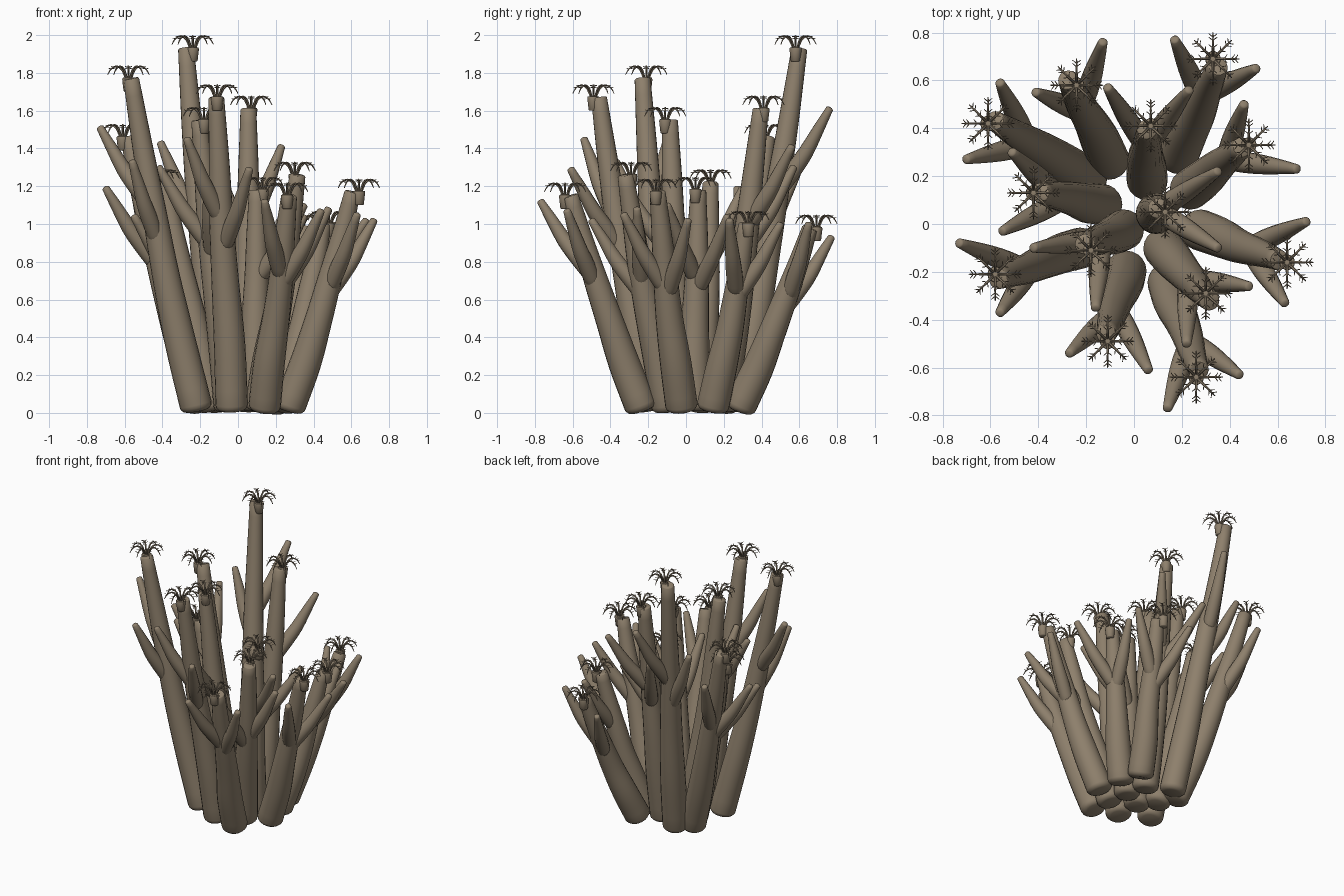
import bpy, bmesh, math
from mathutils import Vector as V

if "Cube" in bpy.data.objects:
    bpy.data.objects.remove(bpy.data.objects["Cube"])

mat = bpy.data.materials.new("brown_tissue")
mat.diffuse_color = (0.27, 0.215, 0.15, 1)
mat.use_nodes = True
mat.node_tree.nodes["Principled BSDF"].inputs["Base Color"].default_value = mat.diffuse_color


def spline(pts, n):
    """Catmull-Rom resample of (x, y, z, radius) points."""
    p = [V(q) for q in pts]
    p = [2 * p[0] - p[1]] + p + [2 * p[-1] - p[-2]]
    out = []
    for i in range(1, len(p) - 2):
        a, b, c, d = p[i - 1:i + 3]
        for k in range(n):
            t = k / n
            out.append(0.5 * (2 * b + (c - a) * t + (2 * a - 5 * b + 4 * c - d) * t * t
                              + (3 * b - a - 3 * c + d) * t ** 3))
    return out + [p[-2]]


def tube(bm, path, sides):
    """Skin a tube through (x, y, z, radius) points, capped at both ends."""
    rings = []
    for i, p in enumerate(path):
        d = (path[min(i + 1, len(path) - 1)].xyz - path[max(i - 1, 0)].xyz).normalized()
        u = (V((0, 1, 0)) if abs(d.y) < 0.9 else V((1, 0, 0))).cross(d).normalized()
        w = d.cross(u)
        rings.append([bm.verts.new(p.xyz + p.w * (u * math.cos(a) + w * math.sin(a)))
                      for a in (2 * math.pi * k / sides for k in range(sides))])
    for r, s in zip(rings, rings[1:]):
        for k in range(sides):
            j = (k + 1) % sides
            bm.faces.new((r[k], r[j], s[j], s[k]))
    bm.faces.new(rings[0][::-1])
    bm.faces.new(rings[-1])


def finish(bm, name):
    bmesh.ops.recalc_face_normals(bm, faces=bm.faces)
    me = bpy.data.meshes.new(name)
    bm.to_mesh(me)
    bm.free()
    me.materials.append(mat)
    ob = bpy.data.objects.new(name, me)
    bpy.context.collection.objects.link(ob)
    bpy.context.view_layer.objects.active = ob
    ob.select_set(True)
    bpy.ops.object.shade_smooth_by_angle(angle=math.radians(50))
    ob.select_set(False)


# base x, y; crown x, y; crown top z; stalk tip offset from crown x, y
stalks = [
    (-.20, .20, -.61, .42, 1.53, .03, .01), (-.10, .27, -.24, .58, 2.0, -.035, .02),
    (.05, .19, .07, .41, 1.68, -.015, -.015), (.19, .29, .33, .69, 1.05, .02, -.035),
    (.24, .15, .48, .33, 1.07, -.03, -.01), (-.13, .08, -.42, .13, 1.29, .03, .0),
    (.09, .04, .13, .05, 1.25, -.03, .015), (.28, -.03, .64, -.16, 1.24, -.035, .01),
    (-.04, -.03, -.18, -.11, 1.62, -.025, .025), (-.23, -.10, -.58, -.21, 1.84, .015, -.02),
    (.12, -.10, .30, -.29, 1.33, .015, -.03), (-.03, -.19, -.11, -.49, 1.74, -.005, .03),
    (.14, -.24, .26, -.64, 1.22, .01, .03)]
# two side branch tips (x, y, z) per stalk
branches = [
    (-.70, .27, 1.19, -.56, .59, 1.27), (-.13, .76, 1.61, -.41, .55, 1.43),
    (-.11, .57, 1.30, .23, .56, 1.41), (.17, .77, .93, .51, .65, 1.0),
    (.46, .50, 1.0, .68, .23, 1.02), (-.55, -.03, 1.04, -.51, .30, 1.19),
    (.35, .22, 1.04, .35, -.10, 1.10), (.72, .01, 1.02, .63, -.33, 1.05),
    (-.42, -.10, 1.30, -.16, -.35, 1.24), (-.73, -.08, 1.51, -.56, -.37, 1.33),
    (.22, -.50, 1.02, .48, -.26, 1.08), (-.27, -.54, 1.45, .06, -.61, 1.29),
    (.14, -.77, 1.12, .44, -.63, 1.07)]


def crown(cx, cy, top):
    # tapered cup
    bm = bmesh.new()
    rim = top - .068
    tube(bm, [V((cx, cy, top + dz, r)) for dz, r in
              ((-.14, .022), (-.136, .026), (-.076, .033), (-.066, .031), (-.062, .012))], 14)
    finish(bm, "polyp_cup")
    # eight feathered tentacles arching outward
    bm = bmesh.new()
    for k in range(8):
        a = k * math.pi / 4
        o, s = V((math.cos(a), math.sin(a), 0)), V((-math.sin(a), math.cos(a), 0))
        c = V((cx, cy, 0))
        arm = spline([(*(c + o * r + V((0, 0, rim + h))), w) for r, h, w in
                      ((.012, -.005, .006), (.032, .044, .006), (.062, .063, .005),
                       (.092, .049, .004), (.110, .018, .002))], 2)
        tube(bm, arm, 6)
        # paired barbs
        for i in (3, 5, 6):
            p = arm[i]
            for sg in (-1, 1):
                e = p.xyz + (s * sg * .8 + o * .6) * .022 + V((0, 0, .003))
                tube(bm, [V((*p.xyz, .0026)), V((*e, .0014))], 4)
    finish(bm, "polyp_tentacles")


for (bx, by, cx, cy, top, ox, oy), br in zip(stalks, branches):
    base, tip = V((bx, by, .045)), V((cx + ox, cy + oy, top - .075))
    run = tip - base
    lean = V((run.x, run.y, 0)) * .05
    profile = [(0, .086), (.2, .083), (.4, .073), (.6, .064), (.8, .054), (1, .042)]
    path = spline([(*(base + run * t + lean * math.sin(math.pi * t)
                      + V((math.sin(9 * t + 20 * bx), math.cos(8 * t + 17 * by), 0)) * .006 * (1 - t)), r)
                   for t, r in profile], 4)
    # rounded foot and eased tip
    d = run.normalized()
    foot = [V((*(path[0].xyz - d * h), r)) for h, r in ((.035, .055), (.029, .071), (.015, .083))]
    end = [V((*(tip + d * .005), .037))]
    bm = bmesh.new()
    tube(bm, foot + path + end, 20)
    finish(bm, "stalk")

    # side branches growing from the upper stalk
    for q in (V(br[:3]), V(br[3:])):
        z0 = q.z - (.31 + .05 * top)
        t = (z0 - base.z) / run.z
        s = base + run * t + lean * math.sin(math.pi * t)
        side = V((q.x - s.x, q.y - s.y, 0))
        s = s + side.normalized() * .025
        m = s.lerp(q, .45) + side * .05
        bd = (m - s).normalized()
        bpath = spline([(*s, .042), (*s.lerp(m, .5), .044), (*m, .040),
                        (*m.lerp(q, .55), .030), (*q, .020)], 3)
        cap = [V((*(s - bd * h), r)) for h, r in ((.035, .012), (.028, .027), (.014, .038))]
        end = [V((*(q + (q - m).normalized() * h), r)) for h, r in ((.005, .016), (.008, .009))]
        bm = bmesh.new()
        tube(bm, cap + bpath + end, 14)
        finish(bm, "side_branch")
    crown(cx, cy, top)
